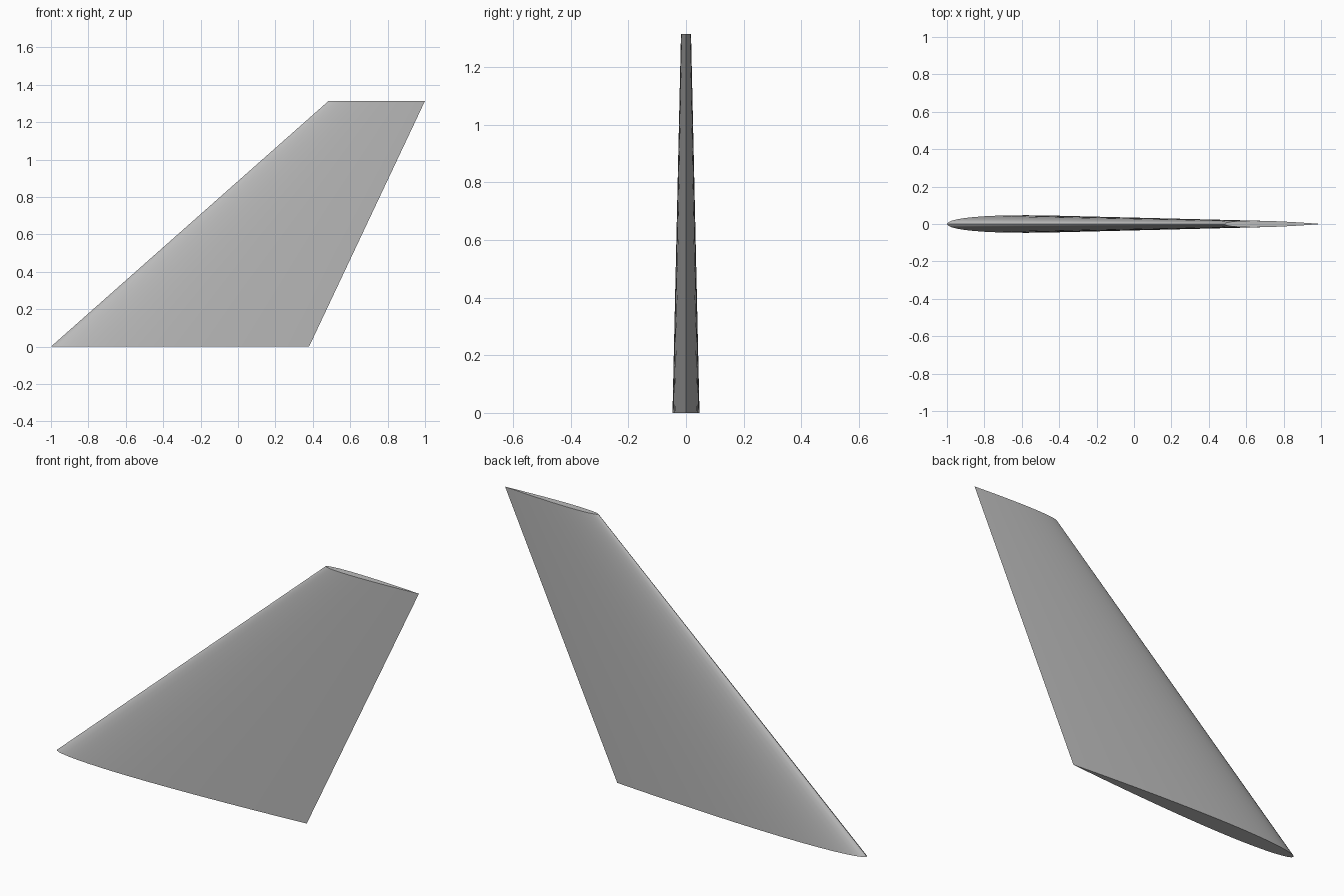
import bpy
import bmesh
import math

cube = bpy.data.objects.get("Cube")
if cube:
    bpy.data.objects.remove(cube, do_unlink=True)

STEPS = 24          # points along each side of the section
THICKNESS = 0.068   # thickness as a share of the chord


def half_thickness(t):
    """Symmetric aerofoil with a closed trailing edge."""
    return 5 * THICKNESS * (0.2969 * math.sqrt(t) - 0.126 * t - 0.3516 * t**2
                            + 0.2843 * t**3 - 0.1036 * t**4)


def section(bm, lead, trail, z):
    """Ring of vertices from trailing edge, round the nose and back."""
    chord = trail - lead
    ring = []
    for i in range(2 * STEPS):
        angle = math.pi * i / STEPS
        t = (1 + math.cos(angle)) / 2
        side = 1 if i < STEPS else -1
        y = 0 if i in (0, STEPS) else side * half_thickness(t) * chord
        ring.append(bm.verts.new((lead + t * chord, y, z)))
    return ring


# Flat grey skin
grey = bpy.data.materials.new("grey skin")
grey.use_nodes = True
colour = (0.5, 0.5, 0.5, 1)
grey.diffuse_color = colour
grey.node_tree.nodes["Principled BSDF"].inputs["Base Color"].default_value = colour

# Swept, tapered fin lofted between root and tip sections
bm = bmesh.new()
root = section(bm, -1.0, 0.38, 0.0)
tip = section(bm, 0.485, 1.0, 1.314)
count = len(root)
for i in range(count):
    j = (i + 1) % count
    bm.faces.new((root[i], root[j], tip[j], tip[i]))
bm.faces.new(root)
bm.faces.new(tip)
bmesh.ops.recalc_face_normals(bm, faces=bm.faces)

mesh = bpy.data.meshes.new("tail_fin")
bm.to_mesh(mesh)
bm.free()
mesh.materials.append(grey)
fin = bpy.data.objects.new("tail_fin", mesh)
bpy.context.collection.objects.link(fin)

# Smooth skin with crisp end caps and trailing edge
bpy.ops.object.select_all(action="DESELECT")
fin.select_set(True)
bpy.context.view_layer.objects.active = fin
bpy.ops.object.shade_smooth_by_angle(angle=math.radians(35))
